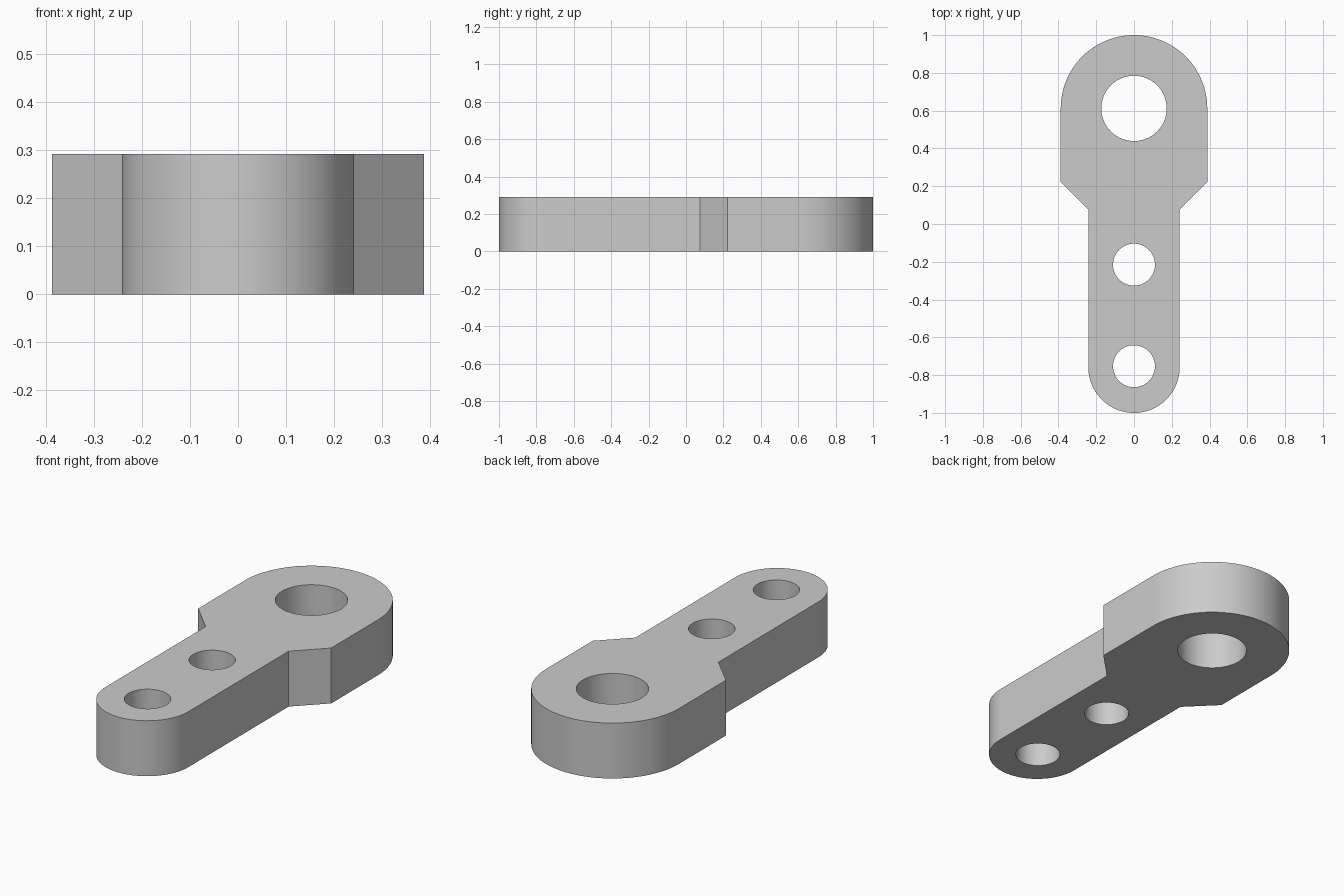
import bpy
import bmesh
from math import cos, sin, pi, radians

cube = bpy.data.objects.get("Cube")
if cube:
    bpy.data.objects.remove(cube, do_unlink=True)

HEIGHT = 0.292
HEAD_R, HEAD_Y = 0.388, 0.612
ARM_R, ARM_Y = 0.242, -0.758
HOLES = [(0.612, 0.173), (-0.215, 0.111), (-0.753, 0.111)]  # centre y, radius


def arc(y, radius, start, sweep, steps):
    """Points on an arc centred on the plate's long axis."""
    angles = [start + sweep * i / steps for i in range(steps + 1)]
    return [(radius * cos(a), y + radius * sin(a)) for a in angles]


def add_loop(bm, points):
    verts = [bm.verts.new((x, y, 0)) for x, y in points]
    return [bm.edges.new((v, verts[i - 1])) for i, v in enumerate(verts)]


# Outline: rounded head, sloping shoulders, rounded arm
outline = arc(HEAD_Y, HEAD_R, 0, pi, 48)
outline += [(-HEAD_R, 0.222), (-ARM_R, 0.076)]
outline += arc(ARM_Y, ARM_R, pi, pi, 48)
outline += [(ARM_R, 0.076), (HEAD_R, 0.222)]

bm = bmesh.new()
edges = add_loop(bm, outline)
for y, radius in HOLES:
    edges += add_loop(bm, arc(y, radius, 0, 2 * pi, 64)[:-1])

# Fill around the holes and raise to full thickness
bmesh.ops.triangle_fill(bm, edges=edges, use_beauty=True)
raised = bmesh.ops.extrude_face_region(bm, geom=bm.faces[:], use_keep_orig=True)
top = [g for g in raised["geom"] if isinstance(g, bmesh.types.BMVert)]
bmesh.ops.translate(bm, verts=top, vec=(0, 0, HEIGHT))
bmesh.ops.recalc_face_normals(bm, faces=bm.faces[:])

mesh = bpy.data.meshes.new("link_plate")
bm.to_mesh(mesh)
bm.free()
plate = bpy.data.objects.new("link_plate", mesh)
bpy.context.collection.objects.link(plate)

# Plain grey
grey = bpy.data.materials.new("plain_grey")
grey.use_nodes = True
colour = (0.6, 0.6, 0.6, 1)
grey.diffuse_color = colour
grey.node_tree.nodes["Principled BSDF"].inputs["Base Color"].default_value = colour
mesh.materials.append(grey)

# Smooth the curved walls, keep the rims sharp
bpy.ops.object.select_all(action="DESELECT")
plate.select_set(True)
bpy.context.view_layer.objects.active = plate
bpy.ops.object.shade_smooth_by_angle(angle=radians(30))
